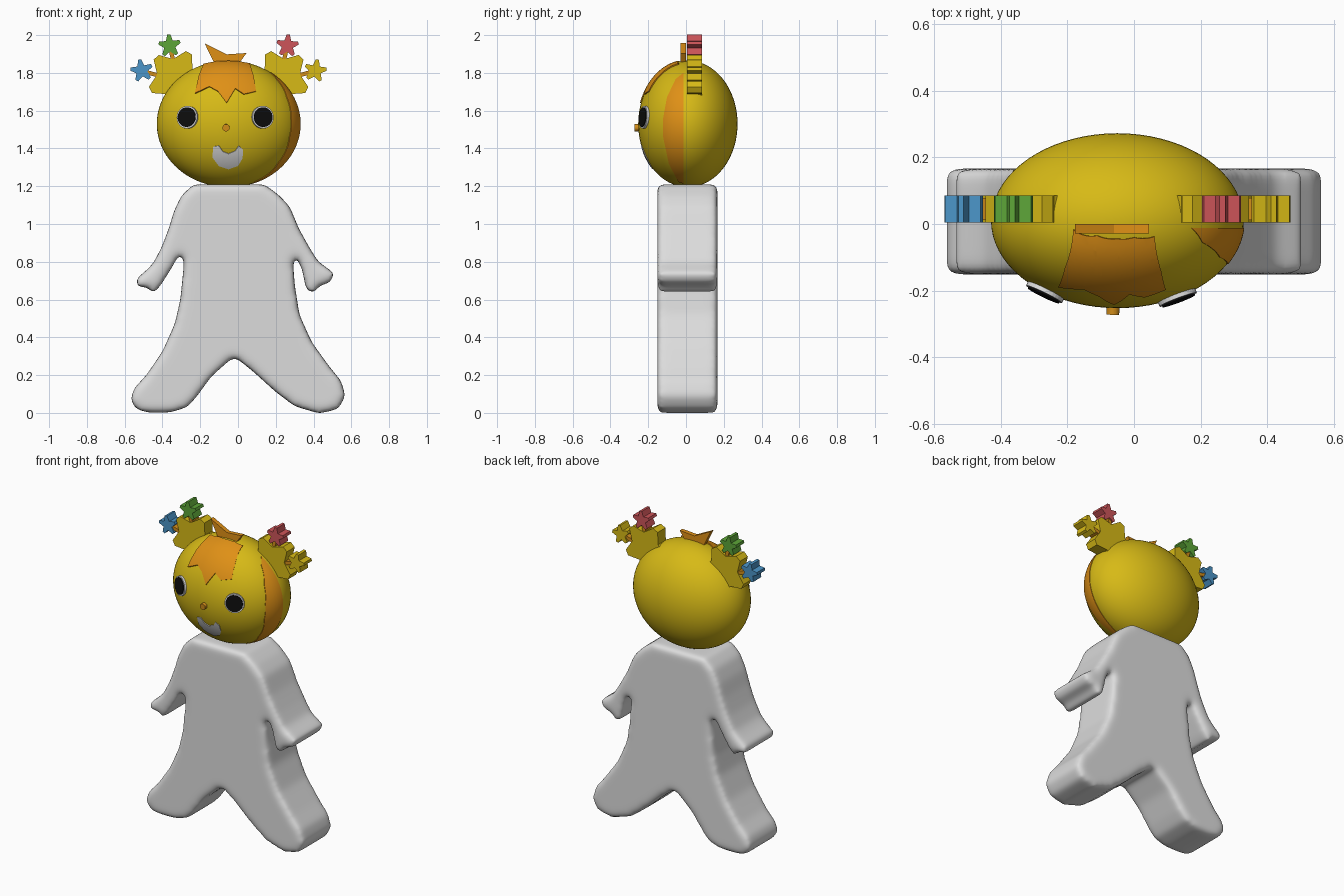
import bpy, bmesh
from math import sin, cos, radians, sqrt
from mathutils import Vector, Matrix

old = bpy.data.objects.get("Cube")
if old:
    bpy.data.objects.remove(old, do_unlink=True)


def material(name, r, g, b):
    m = bpy.data.materials.new(name)
    m.use_nodes = True
    m.diffuse_color = (r, g, b, 1)
    shader = next(n for n in m.node_tree.nodes if n.type == 'BSDF_PRINCIPLED')
    shader.inputs["Base Color"].default_value = (r, g, b, 1)
    shader.inputs["Roughness"].default_value = 0.6
    return m


WHITE = material("soft white", .72, .72, .72)
YELLOW = material("golden yellow", .68, .49, .008)
ORANGE = material("hair orange", .74, .28, .008)
AMBER = material("dark amber", .65, .27, .01)
BLACK = material("eye black", .004, .004, .004)
BLUE = material("star blue", .07, .3, .58)
GREEN = material("star green", .11, .38, .04)
RED = material("star red", .61, .09, .1)

# Head ellipsoid: centre and radii
CENTRE = Vector((-.05, .01, 1.53))
RADII = Vector((.38, .263, .335))


def finish(bm, name, mat, smooth=False):
    bmesh.ops.recalc_face_normals(bm, faces=bm.faces[:])
    for f in bm.faces:
        f.smooth = smooth
    mesh = bpy.data.meshes.new(name)
    bm.to_mesh(mesh)
    bm.free()
    mesh.materials.append(mat)
    ob = bpy.data.objects.new(name, mesh)
    bpy.context.scene.collection.objects.link(ob)
    return ob


def prism(name, outline, y0, y1, mat):
    """Extrude an x-z outline from y0 to y1."""
    bm = bmesh.new()
    face = bm.faces.new([bm.verts.new((x, y0, z)) for x, z in outline])
    ext = bmesh.ops.extrude_face_region(bm, geom=[face], use_keep_orig=True)
    moved = [v for v in ext["geom"] if isinstance(v, bmesh.types.BMVert)]
    bmesh.ops.translate(bm, verts=moved, vec=(0, y1 - y0, 0))
    return finish(bm, name, mat)


def head_point(co, axis, sign):
    """Project a point along an axis to the unit sphere of the head."""
    p = Vector([(co[i] - CENTRE[i]) / RADII[i] for i in range(3)])
    p[axis] = 0
    p[axis] = sign * sqrt(max(0, 1 - p.length_squared))
    return p


def on_head(p, lift):
    return CENTRE + Vector([p[i] * RADII[i] * lift for i in range(3)])


def patch(name, outline, axis, sign, lift, mat):
    """A thin plate that follows the head, drawn in the plane across the axis."""
    bm = bmesh.new()
    flat = [(a, 0, b) if axis == 1 else (0, a, b) for a, b in outline]
    bm.faces.new([bm.verts.new(c) for c in flat])
    bmesh.ops.triangulate(bm, faces=bm.faces[:])
    for k in (1 - axis, 2):
        lo, hi = min(c[k] for c in flat), max(c[k] for c in flat)
        normal = Vector([float(i == k) for i in range(3)])
        cut = lo + .01
        while cut < hi:
            bmesh.ops.bisect_plane(bm, geom=bm.verts[:] + bm.edges[:] + bm.faces[:],
                                   dist=1e-5, plane_co=normal * cut, plane_no=normal)
            cut += .01
    for v in bm.verts:
        v.co = on_head(head_point(v.co, axis, sign), lift)
    rim = [e for e in bm.edges if e.is_boundary]
    for e in rim:
        e.smooth = False
    ext = bmesh.ops.extrude_edge_only(bm, edges=rim)
    for v in ext["geom"]:
        if isinstance(v, bmesh.types.BMVert):
            v.co = CENTRE + (v.co - CENTRE) * (.99 / lift)
    return finish(bm, name, mat, True)


def disc(name, x, z, radius, height, mat):
    """A round plate standing on the front of the head, along its normal."""
    p = head_point((x, 0, z), 1, -1)
    normal = Vector([p[i] / RADII[i] for i in range(3)]).normalized()
    where = on_head(p, 1) + normal * (height - .02)
    bm = bmesh.new()
    bmesh.ops.create_cone(bm, cap_ends=True, segments=32, radius1=radius, radius2=radius,
                          depth=.04, matrix=Matrix.Translation(where)
                          @ normal.to_track_quat('Z', 'Y').to_matrix().to_4x4())
    return finish(bm, name, mat)


def star(name, x, z, radius, turn, inner, blunt, mat):
    pts = []
    for i in range(5):
        a = turn + 72 * i
        for angle, r in ((a - blunt, radius), (a + blunt, radius), (a + 36, radius * inner)):
            pts.append((x + r * cos(radians(angle)), z + r * sin(radians(angle))))
    return prism(name, pts, .005, .085, mat)


def stick(name, start, end, width):
    a, b = Vector(start), Vector(end)
    side = (b - a).orthogonal().normalized() * width / 2
    return prism(name, [a + side, b + side, b - side, a - side], .012, .078, AMBER)


# Body: one soft slab with arms and legs
BODY = [
    # right arm
    (-.235, 1.21), (-.30, 1.15), (-.34, 1.065), (-.365, .98), (-.405, .875),
    (-.45, .79), (-.49, .75), (-.54, .71), (-.535, .665), (-.48, .67), (-.45, .63),
    (-.41, .675), (-.35, .77), (-.29, .88),
    # right leg
    (-.285, .80), (-.305, .60), (-.335, .47), (-.40, .325), (-.485, .20),
    (-.55, .13), (-.57, .07), (-.54, .02), (-.47, 0), (-.36, .002),
    (-.27, .03), (-.22, .085), (-.14, .195), (-.02, .30),
    # left leg
    (.085, .215), (.195, .115), (.30, .035), (.43, -.003), (.53, .02),
    (.57, .09), (.545, .17), (.48, .25), (.39, .375), (.325, .52), (.30, .68),
    # left arm
    (.285, .88), (.34, .76), (.36, .655), (.40, .63), (.43, .675),
    (.49, .69), (.51, .74), (.425, .80), (.375, .88), (.32, .98),
    (.275, 1.09), (.22, 1.15), (.14, 1.21)]
body = prism("body", BODY, -.152, .167, WHITE)
remesh = body.modifiers.new("even_skin", 'REMESH')
remesh.mode = 'VOXEL'
remesh.voxel_size = .014
remesh.use_smooth_shade = True
soften = body.modifiers.new("soften", 'SMOOTH')
soften.factor = .5
soften.iterations = 22

# Head
bm = bmesh.new()
bmesh.ops.create_uvsphere(bm, u_segments=72, v_segments=48, radius=1,
                          matrix=Matrix.Translation(CENTRE) @ Matrix.Diagonal((*RADII, 1)))
finish(bm, "head", YELLOW, True)

# Face
for side, x in (("right", -.267), ("left", .13)):
    disc(side + "_eye_white", x, 1.565, .06, .008, WHITE)
    disc(side + "_eye_pupil", x, 1.565, .052, .013, BLACK)
disc("nose", -.063, 1.51, .019, .02, AMBER)
patch("mouth", [(-.13, 1.41), (-.10, 1.415), (-.08, 1.385), (-.05, 1.373), (-.015, 1.388),
                (.003, 1.415), (.025, 1.395), (.024, 1.35), (0, 1.31), (-.05, 1.292),
                (-.10, 1.308), (-.135, 1.355)], 1, -1, 1.012, WHITE)

# Hair: fringe, tuft and the band on the left side
patch("fringe", [(-.18, 1.843), (-.205, 1.78), (-.225, 1.69), (-.15, 1.725), (-.105, 1.70),
                 (-.06, 1.64), (-.015, 1.715), (.03, 1.685), (.093, 1.70), (.08, 1.78),
                 (.06, 1.845), (0, 1.856), (-.05, 1.858), (-.11, 1.856)], 1, -1, 1.02, ORANGE)
prism("tuft", [(-.177, 1.957), (-.06, 1.898), (.045, 1.905), (.02, 1.87), (.0, 1.84),
               (-.12, 1.84), (-.135, 1.87)], -.028, 0, ORANGE)
patch("side_band", [(-.012, 1.8), (-.055, 1.765), (-.10, 1.67), (-.12, 1.56), (-.12, 1.46),
                    (-.09, 1.32), (-.04, 1.225), (-.012, 1.215)], 0, 1, 1.008, ORANGE)

# Star ornaments, mirrored about the head
for side, s, top_colour, outer_colour in (("right", -1, GREEN, BLUE), ("left", 1, RED, YELLOW)):
    mid = CENTRE.x
    star(side + "_big_star", mid + s * .28, 1.775, .15, 90 + s * 28, .66, 7, YELLOW)
    star(side + "_top_star", mid + s * .312, 1.944, .06, 90 - s * 4, .52, 8, top_colour)
    star(side + "_outer_star", mid + s * .46, 1.812, .06, 90 - s * 10, .52, 8, outer_colour)
    stick(side + "_top_stick", (mid + s * .285, 1.83), (mid + s * .308, 1.93), .022)
    stick(side + "_outer_stick", (mid + s * .33, 1.775), (mid + s * .45, 1.808), .022)
